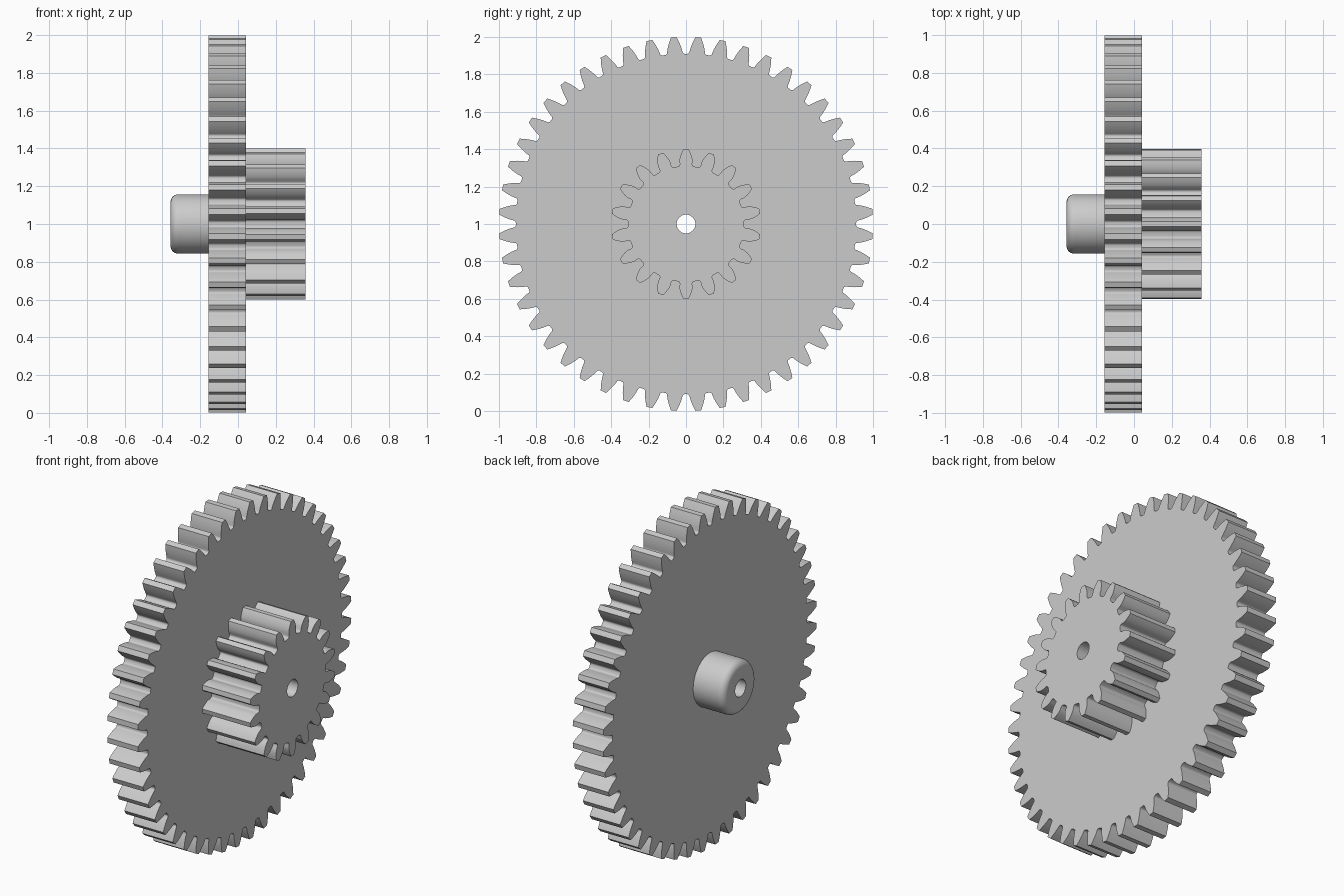
import bpy, bmesh, math
from math import sin, cos, pi, tau, acos, tan, radians

default = bpy.data.objects.get("Cube")
if default:
    bpy.data.objects.remove(default, do_unlink=True)

MODULE = 0.04
BORE = 0.05
BACK, HUB_END, WHEEL_END, FRONT = -0.357, -0.157, 0.043, 0.357

grey = bpy.data.materials.new("light grey")
grey.use_nodes = True
grey.diffuse_color = (0.6, 0.6, 0.6, 1)
grey.node_tree.nodes["Principled BSDF"].inputs["Base Color"].default_value = (0.6, 0.6, 0.6, 1)


def finish(name, bm):
    bmesh.ops.remove_doubles(bm, verts=bm.verts, dist=1e-5)
    bmesh.ops.recalc_face_normals(bm, faces=bm.faces)
    mesh = bpy.data.meshes.new(name)
    bm.to_mesh(mesh)
    bm.free()
    mesh.materials.append(grey)
    obj = bpy.data.objects.new(name, mesh)
    obj.location.z = 1
    bpy.context.collection.objects.link(obj)
    bpy.ops.object.select_all(action='DESELECT')
    obj.select_set(True)
    bpy.context.view_layer.objects.active = obj
    bpy.ops.object.shade_smooth_by_angle(angle=radians(30))
    return obj


def half_tooth(teeth):
    """Flank of one tooth, root to tip, as (radius, half angle)."""
    pitch = MODULE * teeth / 2
    base = pitch * cos(radians(20))
    tip, root = pitch + MODULE, pitch - 1.25 * MODULE
    fillet = 0.3 * MODULE

    def involute(r):
        a = acos(min(1, base / r))
        return tan(a) - a

    def half_angle(r):
        return pi / (2 * teeth) + involute(pitch) - involute(max(r, base))

    points = []
    for i in range(4):                       # rounded root
        t = pi / 2 * (1 - i / 3)
        r = root + fillet * (1 - sin(t))
        points.append((r, half_angle(root + fillet) + fillet * (1 - cos(t)) / root))
    start = max(base, root + fillet)
    for i in range(7):                       # involute flank
        r = start + (tip - start) * i / 6
        if r > points[-1][0] + 1e-4:
            points.append((r, half_angle(r)))
    return points


def gear(name, teeth, x0, x1, phase):
    flank = half_tooth(teeth)
    tooth = [(r, -a) for r, a in flank] + [(r, a) for r, a in reversed(flank)]
    outline = [(r, a + tau * (k + phase) / teeth) for k in range(teeth) for r, a in tooth]
    n = len(outline)
    bm = bmesh.new()
    rings = []
    for x in (x0, x1):
        outer = [bm.verts.new((x, r * sin(a), r * cos(a))) for r, a in outline]
        # Bore points are spread evenly, in step with the teeth
        steps = [tau * ((i + 0.5) / n + (phase - 0.5) / teeth) for i in range(n)]
        inner = [bm.verts.new((x, BORE * sin(a), BORE * cos(a))) for a in steps]
        rings.append((outer, inner))
    (o0, i0), (o1, i1) = rings
    for p, q in ((o0, o1), (o1, i1), (i1, i0), (i0, o0)):
        for k in range(n):
            j = (k + 1) % n
            bm.faces.new((p[k], p[j], q[j], q[k]))
    return finish(name, bm)


def hub(name, radius, round_edge):
    # Closed profile turned about the axle, with a rounded free end
    profile = [(HUB_END, BORE), (BACK, BORE)]
    for i in range(7):
        t = pi / 2 * i / 6
        profile.append((BACK + round_edge * (1 - sin(t)), radius - round_edge * (1 - cos(t))))
    profile[2:] = reversed([(BACK + round_edge * (1 - cos(pi / 2 * i / 6)),
                             radius - round_edge * (1 - sin(pi / 2 * i / 6)))
                            for i in range(6, -1, -1)])
    profile.append((HUB_END, radius))
    bm = bmesh.new()
    verts = [bm.verts.new((x, 0, r)) for x, r in profile]
    edges = [bm.edges.new((a, b)) for a, b in zip(verts, verts[1:])]
    bmesh.ops.spin(bm, geom=verts + edges, cent=(0, 0, 0), axis=(1, 0, 0),
                   angle=tau, steps=64, use_duplicate=False)
    return finish(name, bm)


gear("large_gear_wheel", 48, HUB_END, WHEEL_END, 0.5)
gear("small_pinion", 18, WHEEL_END, FRONT, 0)
hub("rear_hub", 0.157, 0.04)
